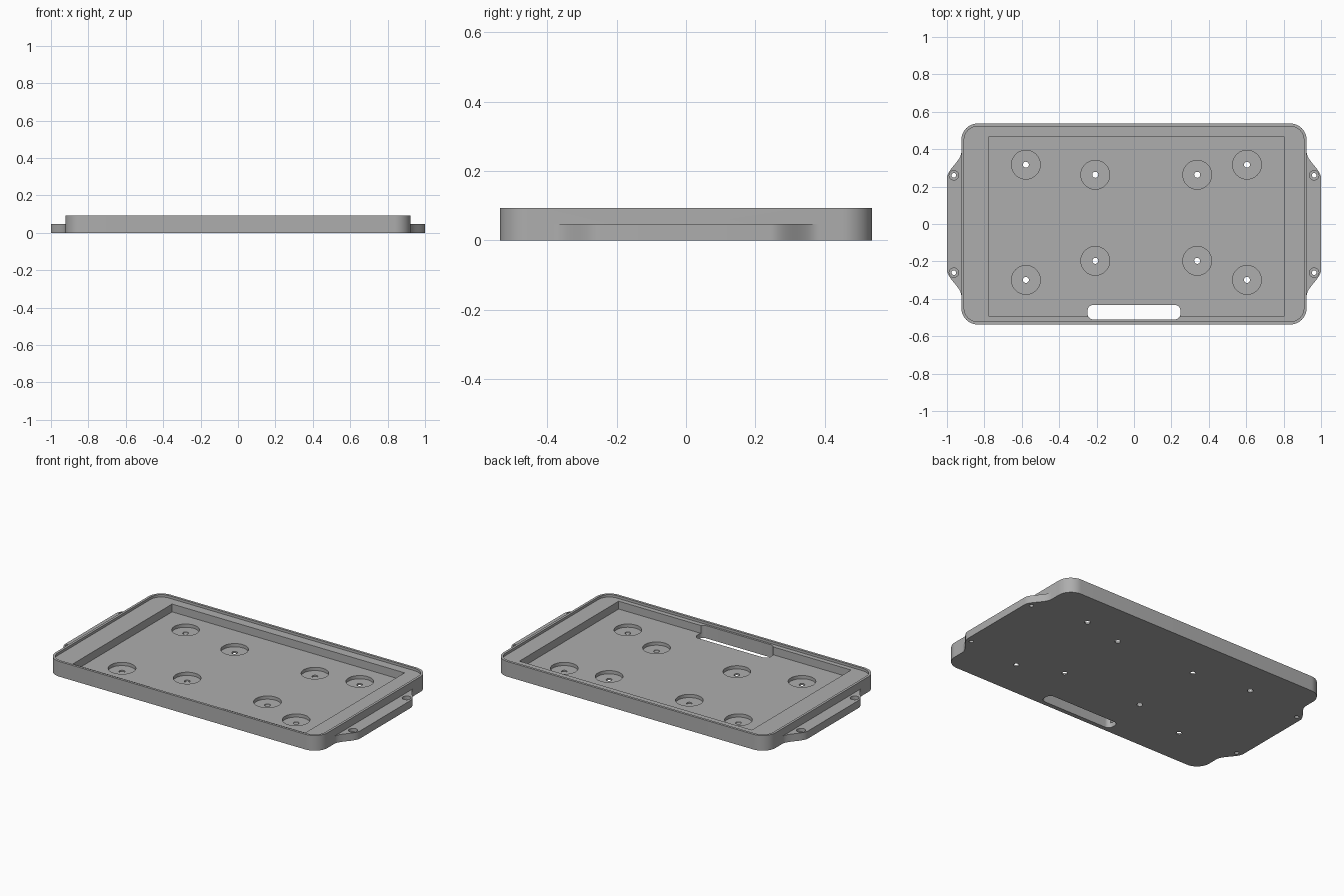
import bpy
import bmesh
import math

default = bpy.data.objects.get("Cube")
if default:
    bpy.data.objects.remove(default, do_unlink=True)

HEIGHT = 0.093
EAR_TOP = HEIGHT / 2
LEDGE = 0.078
FLOOR = 0.03
ABOVE, BELOW = 0.2, -0.1

grey = bpy.data.materials.new("matte grey")
grey.use_nodes = True
colour = (0.42, 0.42, 0.42, 1)
grey.diffuse_color = colour
grey.node_tree.nodes["Principled BSDF"].inputs["Base Color"].default_value = colour


def prism(name, outline, z0, z1):
    """Extrude a flat outline between two heights."""
    bm = bmesh.new()
    face = bm.faces.new([bm.verts.new((x, y, z0)) for x, y in outline])
    top = bmesh.ops.extrude_face_region(bm, geom=[face])["geom"]
    moved = [v for v in top if isinstance(v, bmesh.types.BMVert)]
    bmesh.ops.translate(bm, verts=moved, vec=(0, 0, z1 - z0))
    bmesh.ops.recalc_face_normals(bm, faces=bm.faces)
    mesh = bpy.data.meshes.new(name)
    bm.to_mesh(mesh)
    bm.free()
    mesh.materials.append(grey)
    obj = bpy.data.objects.new(name, mesh)
    bpy.context.collection.objects.link(obj)
    return obj


def rounded_rect(x0, x1, y0, y1, r, steps=12):
    corners = [(x1 - r, y1 - r), (x0 + r, y1 - r), (x0 + r, y0 + r), (x1 - r, y0 + r)]
    points = []
    for i, (cx, cy) in enumerate(corners):
        for k in range(steps + 1):
            a = math.pi / 2 * (i + k / steps)
            points.append((cx + r * math.cos(a), cy + r * math.sin(a)))
    return points


def circle(cx, cy, r, n=40):
    return [(cx + r * math.cos(2 * math.pi * k / n),
             cy + r * math.sin(2 * math.pi * k / n)) for k in range(n)]


def combine(target, other, operation):
    """Apply a boolean and discard the helper."""
    mod = target.modifiers.new("boolean", "BOOLEAN")
    mod.operation = operation
    mod.solver = "EXACT"
    mod.object = other
    bpy.context.view_layer.update()
    graph = bpy.context.evaluated_depsgraph_get()
    mesh = bpy.data.meshes.new_from_object(target.evaluated_get(graph))
    target.modifiers.clear()
    target.data = mesh
    bpy.data.objects.remove(other, do_unlink=True)


# Tray body
tray = prism("tray", rounded_rect(-0.923, 0.923, -0.5375, 0.5375, 0.088), 0, HEIGHT)

# Mounting ears with S-curved shoulders
shoulder = []
for k in range(17):
    t = k / 16
    shoulder.append((0.923 + 0.077 * t * t * (3 - 2 * t), 0.385 - 0.14 * t))
half = [(0.86, 0.385)] + shoulder
ear = half + [(x, -y) for x, y in reversed(half)]
for side in (1, -1):
    combine(tray, prism("ear", [(side * x, y) for x, y in ear], 0, EAR_TOP), "UNION")


def cut(outline, z0, z1=ABOVE):
    combine(tray, prism("cutter", outline, z0, z1), "DIFFERENCE")


# Lid rebate inside the rim, then the main pocket
cut(rounded_rect(-0.908, 0.908, -0.5225, 0.5225, 0.073), LEDGE)
cut([(-0.775, -0.494), (0.803, -0.494), (0.803, 0.468), (-0.775, 0.468)], FLOOR)

# Cable slot through the floor and front ledge
cut(rounded_rect(-0.248, 0.248, -0.51, -0.433, 0.03), BELOW)

# Round recesses, each with a screw hole
for x, back, front in ((-0.578, 0.317, -0.299), (-0.207, 0.263, -0.197),
                       (0.338, 0.263, -0.197), (0.604, 0.317, -0.299)):
    for y in (back, front):
        cut(circle(x, y, 0.077, 48), 0.01)
        cut(circle(x, y, 0.016, 24), BELOW)

# Counterbored ear holes
for x in (-0.963, 0.963):
    for y in (-0.26, 0.26):
        cut(circle(x, y, 0.025, 32), EAR_TOP - 0.02)
        cut(circle(x, y, 0.0125, 24), BELOW)

# Smooth curved walls, keep hard edges
bpy.ops.object.select_all(action="DESELECT")
tray.select_set(True)
bpy.context.view_layer.objects.active = tray
bpy.ops.object.shade_smooth_by_angle(angle=math.radians(30))
